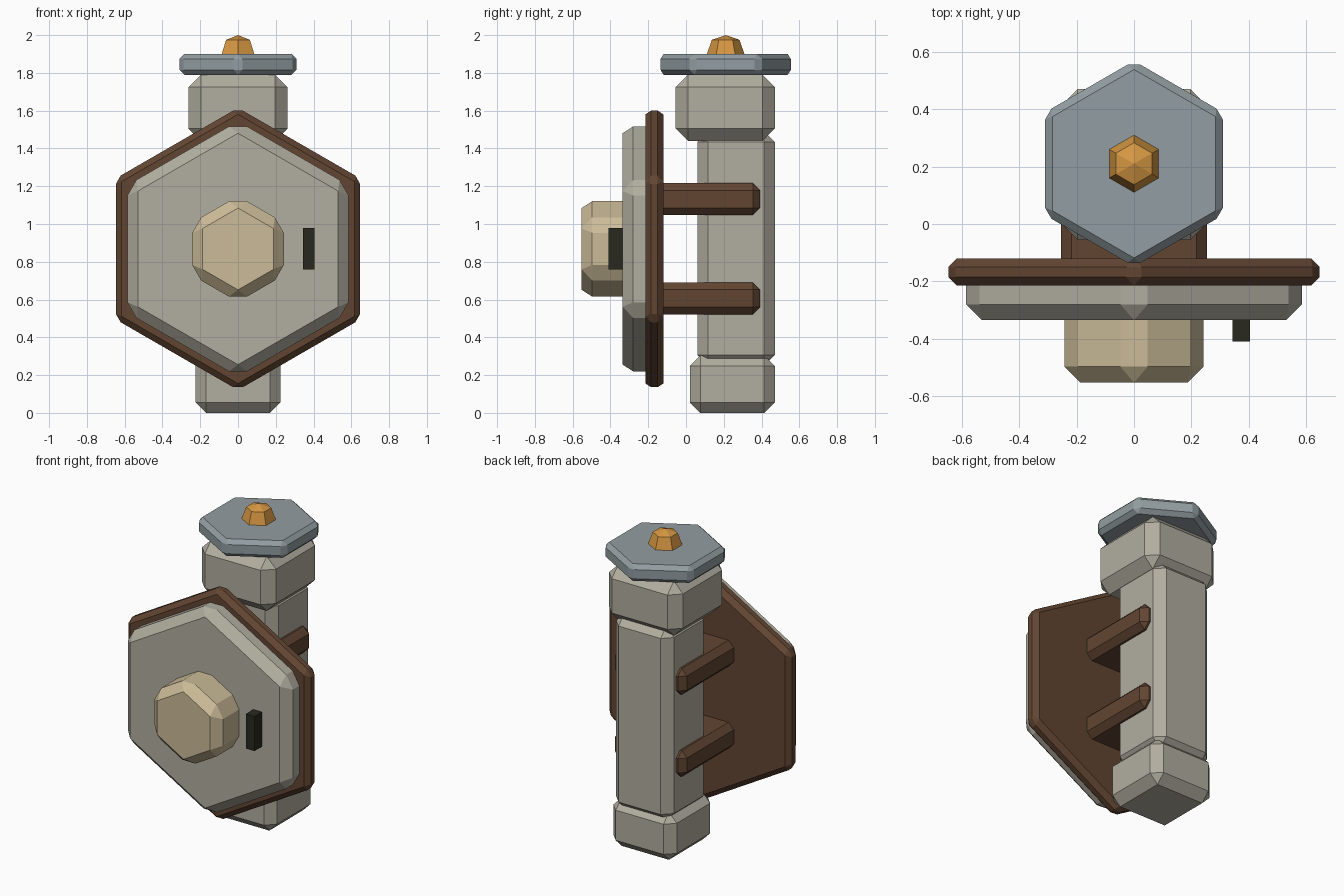
import bpy
import bmesh
import math

if "Cube" in bpy.data.objects:
    bpy.data.objects.remove(bpy.data.objects["Cube"])


def material(name, rgb):
    m = bpy.data.materials.new(name)
    m.diffuse_color = (*rgb, 1.0)
    m.use_nodes = True
    m.node_tree.nodes["Principled BSDF"].inputs["Base Color"].default_value = m.diffuse_color
    return m


STONE = material("warm grey stone", (0.44, 0.42, 0.35))
WOOD = material("dark brown wood", (0.122, 0.06, 0.032))
TAN = material("pale tan", (0.60, 0.50, 0.315))
STEEL = material("blue grey steel", (0.29, 0.34, 0.36))
AMBER = material("amber", (0.67, 0.31, 0.055))
BLACK = material("near black", (0.022, 0.022, 0.014))


def finish(name, bm, mat, bevel):
    bmesh.ops.recalc_face_normals(bm, faces=bm.faces[:])
    mesh = bpy.data.meshes.new(name)
    bm.to_mesh(mesh)
    bm.free()
    mesh.materials.append(mat)
    ob = bpy.data.objects.new(name, mesh)
    bpy.context.collection.objects.link(ob)
    if bevel:
        mod = ob.modifiers.new("chamfer", 'BEVEL')
        mod.width = bevel
        mod.segments = 1
        mod.limit_method = 'ANGLE'
    return ob


def box(name, x, y, z, mat, bevel=0.0):
    """Chamfered box from (min, max) ranges."""
    bm = bmesh.new()
    bmesh.ops.create_cube(bm, size=1.0)
    for v in bm.verts:
        v.co = [r[0] if c < 0 else r[1] for c, r in zip(v.co, (x, y, z))]
    return finish(name, bm, mat, bevel)


def hexagon(name, centre, rings, axis, mat, bevel=0.0, apex=None):
    """Six-sided lathe: rings of (position along axis, radius), optional apex."""
    bm = bmesh.new()

    def vert(a, b, t):
        return bm.verts.new((a, centre + b, t) if axis == 'Z' else (a, t, centre + b))

    loops = []
    for t, r in rings:
        angles = [math.radians(90 + 60 * k) for k in range(6)]
        loops.append([vert(r * math.cos(q), r * math.sin(q), t) for q in angles])
    for lo, hi in zip(loops, loops[1:]):
        for k in range(6):
            n = (k + 1) % 6
            bm.faces.new((lo[k], lo[n], hi[n], hi[k]))
    bm.faces.new(loops[0])
    if apex is None:
        bm.faces.new(loops[-1])
    else:
        tip = vert(0, 0, apex)
        for k in range(6):
            bm.faces.new((loops[-1][k], loops[-1][(k + 1) % 6], tip))
    return finish(name, bm, mat, bevel)


# Stone post, its back flush with the base and head blocks
box("post_base", (-0.225, 0.225), (0.02, 0.47), (0.0, 0.305), STONE, 0.056)
box("post_shaft", (-0.205, 0.205), (0.06, 0.47), (0.25, 1.49), STONE, 0.056)
box("post_head", (-0.262, 0.262), (-0.055, 0.47), (1.44, 1.79), STONE, 0.065)

# Steel cap and amber finial
hexagon("post_cap", 0.21, [(1.79, 0.358), (1.90, 0.358)], 'Z', STEEL, 0.026)
hexagon("cap_finial", 0.21, [(1.89, 0.103), (1.975, 0.073)], 'Z', AMBER, apex=2.0)

# Wooden brackets holding the plaque
for label, z0, z1 in (("lower", 0.522, 0.69), ("upper", 1.048, 1.216)):
    box(label + "_bracket", (-0.255, 0.255), (-0.18, 0.392), (z0, z1), WOOD, 0.038)

# Hexagonal plaque: wooden back, stone face, tan boss
hexagon("plaque_back", 0.868, [(-0.215, 0.747), (-0.12, 0.747)], 'Y', WOOD, 0.03)
hexagon("plaque_face", 0.868, [(-0.335, 0.676), (-0.15, 0.676)], 'Y', STONE, 0.055)
hexagon("plaque_boss", 0.868, [(-0.552, 0.28), (-0.26, 0.28)], 'Y', TAN, 0.055)

# Dark marker on the face
box("face_marker", (0.343, 0.404), (-0.41, -0.30), (0.758, 0.98), BLACK)
